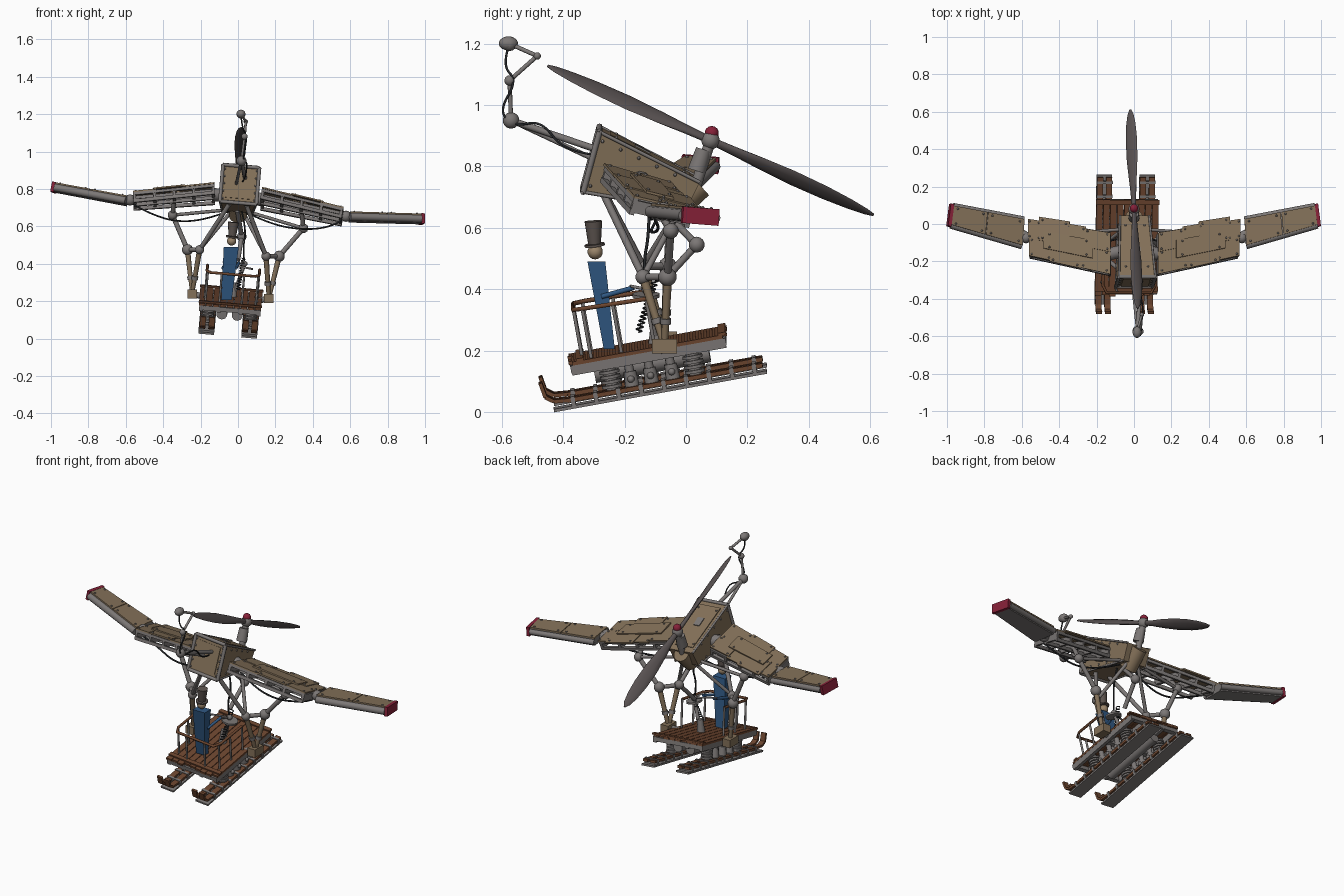
import bpy, bmesh, random
from math import sin, cos, pi, radians
from mathutils import Vector, Matrix

random.seed(4)
if "Cube" in bpy.data.objects:
    bpy.data.objects.remove(bpy.data.objects["Cube"])

COLOURS = {"tan_plate": (.23, .165, .10), "grey_metal": (.2, .185, .18), "rust_wood": (.15, .06, .028),
           "coat_blue": (.03, .1, .23), "tip_red": (.24, .015, .04), "skin": (.33, .24, .15),
           "hat_brown": (.11, .09, .08), "cable_black": (.02, .022, .025), "blade_grey": (.1, .085, .085)}
MATS = {}
for name, rgb in COLOURS.items():
    m = MATS[name] = bpy.data.materials.new(name)
    m.use_nodes = True
    m.diffuse_color = (*rgb, 1)
    m.node_tree.nodes["Principled BSDF"].inputs["Base Color"].default_value = (*rgb, 1)

parts = {}


def part(name, col):
    return parts.setdefault(name, (bmesh.new(), col))[0]


def box(bm, f, u, v, h):
    """Box whose corners are mapped through the frame f."""
    p = [bm.verts.new(f(a, b, c)) for c in h for b in v for a in u]
    for q in ("0132", "4576", "0154", "2376", "0264", "1375"):
        bm.faces.new([p[int(i)] for i in q])


def tube(bm, a, b, r, r2=None, n=10):
    a, b = Vector(a), Vector(b)
    mat = Matrix.Translation((a + b) / 2) @ (b - a).to_track_quat('Z', 'Y').to_matrix().to_4x4()
    bmesh.ops.create_cone(bm, cap_ends=True, segments=n, radius1=r, radius2=r if r2 is None else r2,
                          depth=(b - a).length, matrix=mat)


def ball(bm, c, r, n=12, stretch=(1, 1, 1)):
    bmesh.ops.create_uvsphere(bm, u_segments=n, v_segments=n // 2 + 1, radius=r,
                              matrix=Matrix.Translation(c) @ Matrix.Diagonal((*stretch, 1)))


def rivets(f, u, v, h, inset=.12):
    bm = part("rivets", "grey_metal")
    for a in (inset, 1 - inset):
        for b in (inset, 1 - inset):
            ball(bm, f(u[0] + a * (u[1] - u[0]), v[0] + b * (v[1] - v[0]), h), .006, 6)


def wire(name, pts, r, col, kind='NURBS'):
    cu = bpy.data.curves.new(name, 'CURVE')
    cu.dimensions, cu.bevel_depth, cu.bevel_resolution = '3D', r, 1
    sp = cu.splines.new(kind)
    sp.points.add(len(pts) - 1)
    for q, p in zip(sp.points, pts):
        q.co = (*p, 1)
    if kind == 'NURBS':
        sp.use_endpoint_u, sp.order_u = True, 3
    cu.materials.append(MATS[col])
    bpy.context.collection.objects.link(bpy.data.objects.new(name, cu))


def patch(le0, te0, le1, te1):
    """Frame over four corners: u root to tip, v leading to trailing, h up."""
    a, b, c, d = map(Vector, (le0, te0, le1, te1))
    n = (c - a).cross(b - a).normalized()
    n = n if n.z > 0 else -n
    return lambda u, v, h: a.lerp(c, u).lerp(b.lerp(d, u), v) + n * h


# Sled: tilted frame, two runners with skis, springs and cylinders
SM = Matrix.Translation((-.05, -.085, .075)) @ Matrix.Rotation(radians(5), 4, 'Y') @ Matrix.Rotation(radians(10.3), 4, 'X')
S = lambda x, y, z: SM @ Vector((x, y, z))
metal = part("sled_frame", "grey_metal")
ski = part("skis", "rust_wood")
for sx in (-.115, .115):
    box(metal, S, (sx - .042, sx + .042), (-.35, .355), (0, .01))
    for off in (-.024, .024):
        x = (sx + off - .016, sx + off + .016)
        box(ski, S, x, (-.3, .345), (.022, .036))
        path = [(-.3, .03), (-.345, .034), (-.37, .052), (-.378, .1)]
        for (y0, z0), (y1, z1) in zip(path, path[1:]):
            g = patch(S(x[0], y0, z0), S(x[1], y0, z0), S(x[0], y1, z1), S(x[1], y1, z1))
            box(ski, g, (0, 1), (0, 1), (-.006, .006))
    for k in range(9):
        y = -.29 + k * .075
        box(metal, S, (sx - .043, sx + .043), (y, y + .014), (.01, .04))
    for y in (-.15, .125):
        tube(metal, S(sx, y, .03), S(sx, y, .13), .022)
        for k in range(5):
            tube(metal, S(sx, y, .042 + k * .016), S(sx, y, .052 + k * .016), .033, n=14)
    for y in (-.085, -.02, .05):
        tube(metal, S(sx, y, .03), S(sx, y, .085), .025, .021)
        tube(metal, S(sx, y, .085), S(sx, y, .12), .015)
        ball(metal, S(sx + .02, y, .06), .012, 8)
    tube(metal, S(sx * .36, -.2, .09), S(sx * .36, .18, .09), .03)

# Deck: beams below, lengthwise planks above
for x in (-.155, -.06, .06, .155):
    box(metal, S, (x - .01, x + .01), (-.27, .24), (.108, .14))
for y in (-.26, -.15, 0, .125, .23):
    box(metal, S, (-.165, .165), (y - .012, y + .012), (.115, .139))
deck = part("deck_planks", "rust_wood")
for k in range(9):
    x = -.168 + k * .0375
    box(deck, S, (x, x + .034), (-.28 + random.uniform(0, .02), .25 - random.uniform(0, .02)), (.14, .152))
for y in (-.25, .22):
    box(deck, S, (-.17, .17), (y, y + .025), (.15, .16))

# Railing around the front half of the deck
rail = [S(*p) for p in ((.14, .01, .31), (.14, -.19, .315), (.12, -.23, .315),
                        (-.12, -.23, .315), (-.14, -.19, .315), (-.14, .01, .31))]
wire("top_rail", rail, .008, "rust_wood", 'POLY')
posts = part("rail_posts", "grey_metal")
for sx in (-1, 1):
    for x, y in ((.14, .01), (.14, -.1), (.135, -.2), (.06, -.23)):
        tube(posts, S(sx * x, y, .15), S(sx * x, y, .312), .006, n=8)

# Pilot
coat = part("pilot_coat", "coat_blue")
foot, neck = Vector((-.062, -.25, .205)), Vector((-.036, -.292, .49))
W = lambda u, v, h: foot.lerp(neck, h) + Vector((u * (.028 + .012 * h), v * (.018 + .011 * h), 0))
box(coat, W, (-1, 1), (-1, 1), (0, 1))
for s in (-1, 1):
    tube(coat, W(s, 0, .6), (-.03 + s * .035, -.17, .405), .008)
head = part("pilot_head", "skin")
ball(head, (-.034, -.296, .522), .025)
hat = part("pilot_hat", "hat_brown")
tube(hat, (-.032, -.297, .54), (-.031, -.298, .548), .033, n=16)
tube(hat, (-.031, -.298, .548), (-.024, -.302, .622), .021, .029, n=16)

# Control mast with a hand wheel and hanging hoses
mast = part("control_mast", "grey_metal")
tube(mast, (-.02, -.1, .24), (.035, -.13, .4), .01)
tube(mast, (.035, -.13, .375), (.037, -.13, .385), .045, n=14)
tube(mast, (-.03, -.1, .22), (-.025, -.1, .3), .024, .014)
ball(mast, (.035, -.13, .4), .016)
for s in (-1, 1):
    tube(mast, (.035, -.13, .4), (-.03 + s * .05, -.18, .41), .005)
coil = [Vector((.0, -.155, .26)).lerp(Vector((.03, -.1, .43)), t / 100) +
        Vector((.01 * cos(t * pi / 4), .01 * sin(t * pi / 4), 0)) for t in range(101)]
wire("coil_hose", coil, .003, "cable_black", 'POLY')
wire("mast_hose", [(.02, -.12, .68), (.045, -.12, .58), (.025, -.14, .48), (.035, -.13, .4)], .005, "cable_black")

# Fuselage: tapered riveted prism with a light roll
ROLL = Matrix.Translation((.007, 0, .8)) @ Matrix.Rotation(radians(5), 4, 'Y')


def B(u, v, h):
    lo, hi = Vector((-.335, .725)).lerp(Vector((.0, .665)), v), Vector((-.282, .922)).lerp(Vector((.045, .755)), v)
    p = lo.lerp(hi, h)
    return ROLL @ Vector((u * (.098 - .02 * v), p.x, p.y - .8))


body = part("fuselage", "tan_plate")
box(body, B, (-1, 1), (.0, 1), (.0, 1))
edge = part("fuselage_edges", "grey_metal")
for u in (-1, 1):
    for h in (0, 1):
        tube(edge, B(u, 0, h), B(u, 1, h), .006, n=8)
    tube(edge, B(u, 0, 0), B(u, 0, 1), .01, n=8)
for h in (0, 1):
    tube(edge, B(-1, 0, h), B(1, 0, h), .01, n=8)
box(body, B, (-.75, .75), (.1, .9), (.98, 1.03))
box(edge, B, (-.2, .25), (.35, .5), (1.03, 1.06))
box(body, B, (-.75, .75), (-.015, .02), (.12, .88))
rivets(B, (-.75, .75), (.1, .9), 1.03, .08)
for k in range(5):
    for s in (-.86, .86):
        ball(edge, B(s, 0, .1 + k * .2), .006, 6)
        for h in (.12, .88):
            ball(edge, B(s * 1.16, .05 + k * .18, h), .006, 6)
barrel = part("tail_barrel", "tan_plate")
tube(barrel, (.0, -.05, .655), (.0, .045, .74), .048, .045, n=16)

# Rotor: shaft, hub, red cap, two twisted blades
hub = Vector((0, .08, .885))
shaft = part("rotor_shaft", "grey_metal")
tube(shaft, (.0, .02, .7), hub, .018, n=12)
tube(shaft, (.0, .035, .785), (.0, .058, .855), .03, .026, n=14)
ball(shaft, hub, .03, 16)
ball(part("rotor_cap", "tip_red"), hub + Vector((0, .004, .024)), .023, 12)
blades = part("rotor_blades", "blade_grey")
axis = Vector((-.04, 1.06, -.485)).normalized()
side = Vector((1, .04, 0)).normalized()
up = side.cross(axis)
for s in (-1, 1):
    rings = []
    for t, w in ((.02, .013), (.15, .018), (.3, .028), (.5, .037), (.7, .037), (.85, .03), (.95, .019), (1, .005)):
        ang = radians(48 - 18 * t) * s
        chord = side * cos(ang) + up * sin(ang)
        flat = chord.cross(axis)
        c = hub + axis * (s * .585 * t)
        rings.append([blades.verts.new(c + chord * w * cos(a) + flat * (.012 - .008 * t) * sin(a))
                      for a in (k * pi / 5 for k in range(10))])
    for a, b in zip(rings, rings[1:]):
        for k in range(10):
            blades.faces.new((a[k], a[k - 1], b[k - 1], b[k]))
    blades.faces.new(rings[0])
    blades.faces.new(rings[-1])

# Wings: open inner frame with overlapping plates, closed outer panel with red tip
for s, tag, zi, zo in ((1, "left", (.785, .72, .68, .635), (.652, .642, .64, .632)),
                       (-1, "right", (.81, .75, .765, .72), (.738, .728, .811, .803))):
    I = patch((s * .125, -.27, zi[0]), (s * .125, -.05, zi[1]), (s * .56, -.175, zi[2]), (s * .56, .02, zi[3]))
    O = patch((s * .6, -.115, zo[0]), (s * .59, .025, zo[1]), (s * .998, .0, zo[2]), (s * .985, .1, zo[3]))
    frame = part(tag + "_wing_frame", "grey_metal")
    skin = part(tag + "_wing_plates", "tan_plate")
    for v in ((0, .08), (.46, .54), (.92, 1)):
        box(frame, I, (0, 1), v, (.003, .018))
        box(frame, I, (0, 1), v, (-.038, -.02))
    for u in (0, .24, .48, .72, .965):
        box(frame, I, (u, u + .035), (.01, .99), (-.03, .012))
    for u, v, h in (((0, .38), (-.02, .55), .018), ((.36, .75), (-.04, .45), .022), ((.72, 1.0), (0, .5), .018),
                    ((.0, .32), (.52, .98), .022), ((.3, .55), (.43, 1.04), .018), ((.5, .88), (.47, 1.1), .022),
                    ((.86, 1.01), (.47, 1.0), .018), ((.22, .82), (.27, .72), .029)):
        box(skin, I, u, v, (h, h + .008))
        rivets(I, u, v, h + .008)
    box(frame, O, (0, .955), (.02, .98), (-.022, .02))
    tube(frame, O(0, 0, 0), O(.955, 0, 0), .02, n=12)
    tube(frame, O(0, 1, 0), O(.955, 1, 0), .016, n=12)
    for u in ((.0, .49), (.5, .955)):
        box(skin, O, u, (.0, 1.0), (.02, .028))
        rivets(O, u, (0, 1), .028)
    box(part(tag + "_wing_tip", "tip_red"), O, (.955, 1), (-.1, 1.08), (-.025, .029))
    # Hinges at root and elbow
    tube(frame, I(.97, .5, 0), O(.05, .5, 0), .022)
    ball(frame, I(1.04, .5, 0), .03)
    tube(frame, B(s * .8, .5, .45), I(.02, .5, -.01), .035)
    # Cable slung below the wing
    wire(tag + "_wing_cable", [B(s * .3, .8, .1), (s * .15, -.1, .63 - s * .01), (s * .33, -.12, .6 - s * .02),
                               (s * .5, -.08, zi[3] - .04), I(1, .4, -.03)], .005, "cable_black")

    # Legs: inner strut from fuselage, outer strut from wing, twin shins
    leg = part(tag + "_leg_struts", "grey_metal")
    shin = part(tag + "_shins", "tan_plate")
    r = s > 0
    knee_in = Vector((.15 if r else -.205, -.14, .44 if r else .475))
    knee_out = Vector((.22 if r else -.27, -.06, .44 if r else .475))
    pivot = Vector((s * .35, -.05, .59 if r else .66))
    ankle = Vector((.165 if r else -.245, -.07, .215 if r else .24))
    tube(leg, B(s * .5, .2, 0), knee_in, .012)
    tube(leg, B(s * .4, .95, .1), knee_in, .01)
    tube(leg, pivot, knee_out, .013)
    tube(leg, pivot, I(.5, .6, -.02), .012)
    tube(leg, pivot, B(s * .8, .9, .1), .009)
    tube(leg, knee_in, knee_out, .012)
    for c, q in ((knee_in, .025), (knee_out, .03), (pivot, .026), (ankle, .025)):
        ball(leg, c, q)
    for k in (knee_in, knee_out):
        tube(shin, k, ankle, .015, .011)
        tube(leg, k.lerp(ankle, .6), k.lerp(ankle, .68), .018)
    A = lambda x, y, z: ankle + Vector((x, y, z))
    box(shin, A, (-.025, .025), (-.04, .04), (-.025, .022))
    tube(leg, ankle, S(s * .12, .02, .13), .016)

# Tail brace below the fuselage
brace = part("tail_brace", "grey_metal")
joint = Vector((.02, .035, .545))
ball(brace, joint, .026)
tube(brace, joint, B(0, .7, 0), .012)
tube(brace, joint, (.0, -.08, .42), .012)

# Lamp boom at the nose
boom = part("lamp_boom", "grey_metal")
j = [Vector(p) for p in ((.018, -.57, .95), (.035, -.575, 1.08), (.042, -.485, 1.16), (.016, -.575, 1.2))]
tube(boom, B(.3, .1, .7), j[0], .011)
tube(boom, B(-.2, .05, .5), j[0], .008)
for a, b in zip(j, j[1:]):
    tube(boom, a, b, .007)
for c, q in zip(j, (.027, .017, .012, .024)):
    ball(boom, c, q)
ball(boom, j[3] - Vector((0, .004, -.001)), .024, 16, (1, 1.3, .95))
wire("lamp_cable", [j[3], (.02, -.6, 1.13), (.05, -.55, 1.08), (.03, -.61, .98), (.03, -.56, .93),
                    (.05, -.47, .95), (.04, -.4, .85), B(.1, .05, .6)], .004, "cable_black")

# Turn every collected mesh into an object
for name, (bm, col) in parts.items():
    bmesh.ops.recalc_face_normals(bm, faces=bm.faces)
    me = bpy.data.meshes.new(name)
    bm.to_mesh(me)
    bm.free()
    me.materials.append(MATS[col])
    ob = bpy.data.objects.new(name, me)
    bpy.context.collection.objects.link(ob)
    bpy.ops.object.select_all(action='DESELECT')
    ob.select_set(True)
    bpy.context.view_layer.objects.active = ob
    bpy.ops.object.shade_smooth_by_angle(angle=radians(50))
